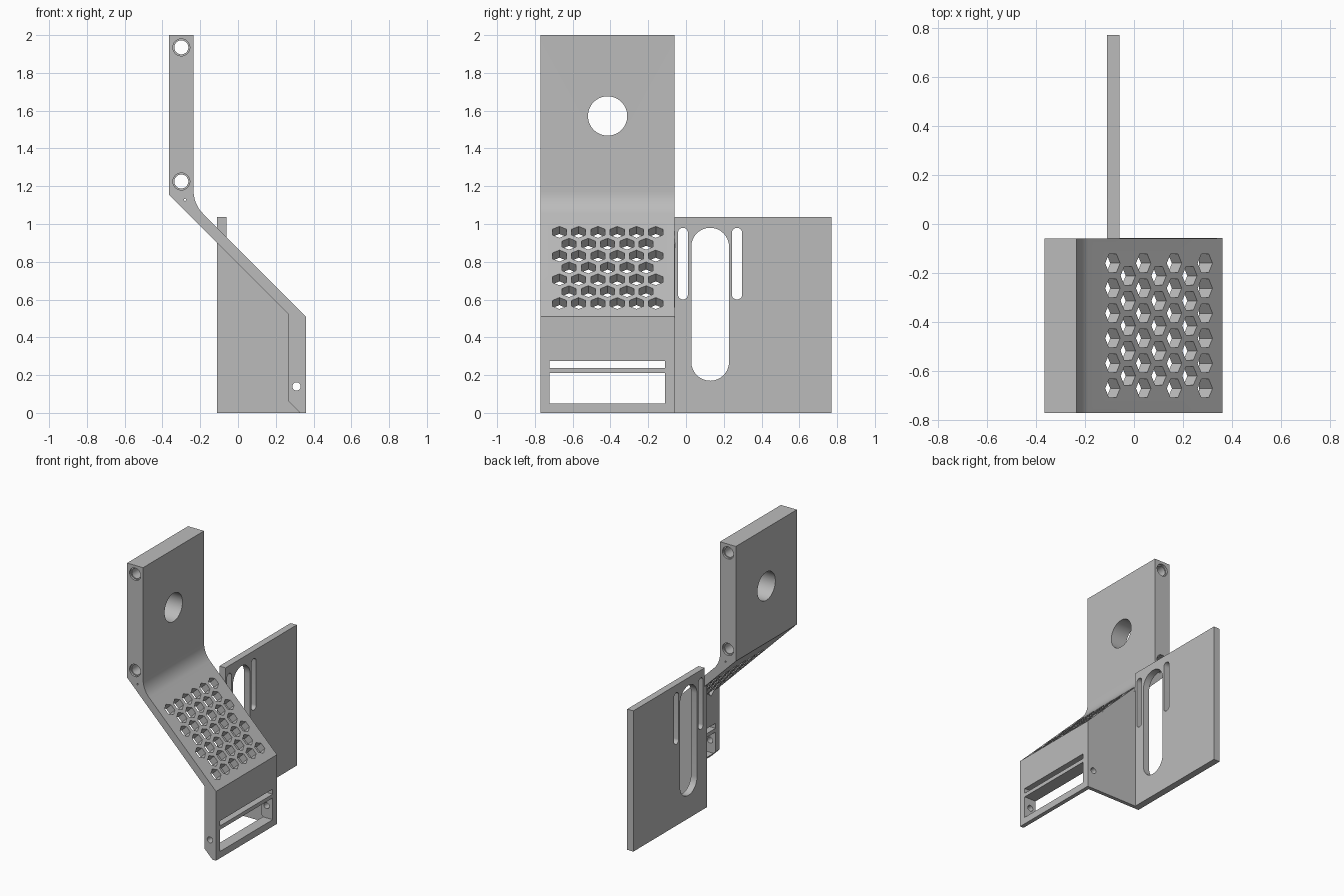
import bpy, bmesh, math
from mathutils import Vector

if "Cube" in bpy.data.objects:
    bpy.data.objects.remove(bpy.data.objects["Cube"])

grey = bpy.data.materials.new("light_grey")
grey.diffuse_color = (0.5, 0.5, 0.5, 1)
grey.use_nodes = True
grey.node_tree.nodes["Principled BSDF"].inputs["Base Color"].default_value = grey.diffuse_color
X, Y, Z = Vector((1, 0, 0)), Vector((0, 1, 0)), Vector((0, 0, 1))
R2 = math.sqrt(0.5)


def prisms(name, outlines, u, v, axis, start, end):
    """Extrude 2D outlines (in the u, v plane) along axis from start to end."""
    bm = bmesh.new()
    for pts in outlines:
        a = [bm.verts.new(u * p + v * q + axis * start) for p, q in pts]
        b = [bm.verts.new(u * p + v * q + axis * end) for p, q in pts]
        bm.faces.new(a)
        bm.faces.new(b)
        for i in range(len(pts)):
            j = (i + 1) % len(pts)
            bm.faces.new((a[i], a[j], b[j], b[i]))
    bmesh.ops.recalc_face_normals(bm, faces=bm.faces)
    me = bpy.data.meshes.new(name)
    bm.to_mesh(me)
    bm.free()
    me.materials.append(grey)
    ob = bpy.data.objects.new(name, me)
    bpy.context.collection.objects.link(ob)
    return ob


def ngon(cx, cy, r, n=40):
    return [(cx + r * math.cos(math.tau * i / n), cy + r * math.sin(math.tau * i / n)) for i in range(n)]


def rect(a, b, c, d):
    return [(a, c), (b, c), (b, d), (a, d)]


def slot(c, r, lo, hi, n=16):
    top = [(c + r * math.cos(math.pi * i / n), hi - r + r * math.sin(math.pi * i / n)) for i in range(n + 1)]
    return top + [(2 * c - p, lo + hi - q) for p, q in top]


def finish(ob, cutters):
    """Cut the holes, drop the cutters and smooth the round surfaces."""
    bpy.context.view_layer.objects.active = ob
    for c in cutters:
        m = ob.modifiers.new("cut", 'BOOLEAN')
        m.operation, m.solver, m.object = 'DIFFERENCE', 'EXACT', c
        bpy.ops.object.modifier_apply(modifier=m.name)
        bpy.data.objects.remove(c)
    bpy.ops.object.select_all(action='DESELECT')
    ob.select_set(True)
    bpy.ops.object.shade_smooth_by_angle(angle=math.radians(30))


# Bent bracket: upright block, filleted sloping sheet, lower front wall
L = 0.07
R = L / math.tan(math.radians(22.5))
fillet = [(-0.235 + R - R * math.cos(t), 1.105 + L - R * math.sin(t))
          for t in (math.radians(45) * i / 10 for i in range(11))]
profile = [(-0.365, 2), (-0.235, 2)] + fillet + [
    (0.36, 0.51), (0.36, 0), (0.33, 0), (0.265, 0.065), (0.265, 0.525), (-0.365, 1.155)]
bracket = prisms("bent_bracket", [profile], X, Z, Y, -0.77, -0.06)

# Staggered hexagonal vents, perpendicular to the slope
down, normal = Vector((R2, 0, -R2)), Vector((R2, 0, R2))
hexes = []
for row in range(7):
    x = -0.087 + row * 0.0628
    s = (x - (0.87 - x)) * R2
    for k in range(6 - row % 2):
        hexes.append(ngon(s, -0.67 + 0.102 * (k + 0.5 * (row % 2)), 0.043, 6))
vents = prisms("vent_cutter", hexes, down, Y, normal, 0.5, 0.7)

# Bracket openings
eye = prisms("eye_cutter", [ngon(-0.415, 1.572, 0.104, 64)], Y, Z, X, -0.5, 0)
windows = prisms("window_cutter", [rect(-0.722, -0.11, 0.05, 0.21), rect(-0.722, -0.11, 0.238, 0.275)],
                 Y, Z, X, 0.2, 0.5)
bolts = [(-0.30, 1.935), (-0.30, 1.225)]
bores = prisms("bore_cutter", [ngon(p, q, 0.037) for p, q in bolts] + [ngon(-0.28, 1.128, 0.006, 12)],
               X, Z, Y, -0.9, 0)
sinks = [prisms("sink_cutter", [ngon(p, q, 0.045) for p, q in bolts], X, Z, Y, a, b)
         for a, b in ((-0.8, -0.755), (-0.075, 0))]
pin = prisms("pin_cutter", [ngon(0.31, 0.14, 0.022)], X, Z, Y, -0.9, 0)
finish(bracket, [vents, eye, windows, bores, *sinks, pin])

# Side web joining the bracket to the mounting plate
web = prisms("side_web", [[(-0.11, 0), (0.36, 0), (0.36, 0.505), (-0.11, 0.95)]], X, Z, Y, -0.085, -0.058)
web_pin = prisms("web_pin_cutter", [ngon(0.31, 0.14, 0.022)], X, Z, Y, -0.9, 0)
finish(web, [web_pin])

# Slotted mounting plate
plate = prisms("mounting_plate", [rect(-0.06, 0.77, 0, 1.037)], Y, Z, X, -0.11, -0.06)
slots = prisms("slot_cutter", [slot(-0.016, 0.026, 0.6, 0.98), slot(0.128, 0.1, 0.17, 0.98),
                               slot(0.27, 0.027, 0.6, 0.98)], Y, Z, X, -0.2, 0.05)
finish(plate, [slots])
